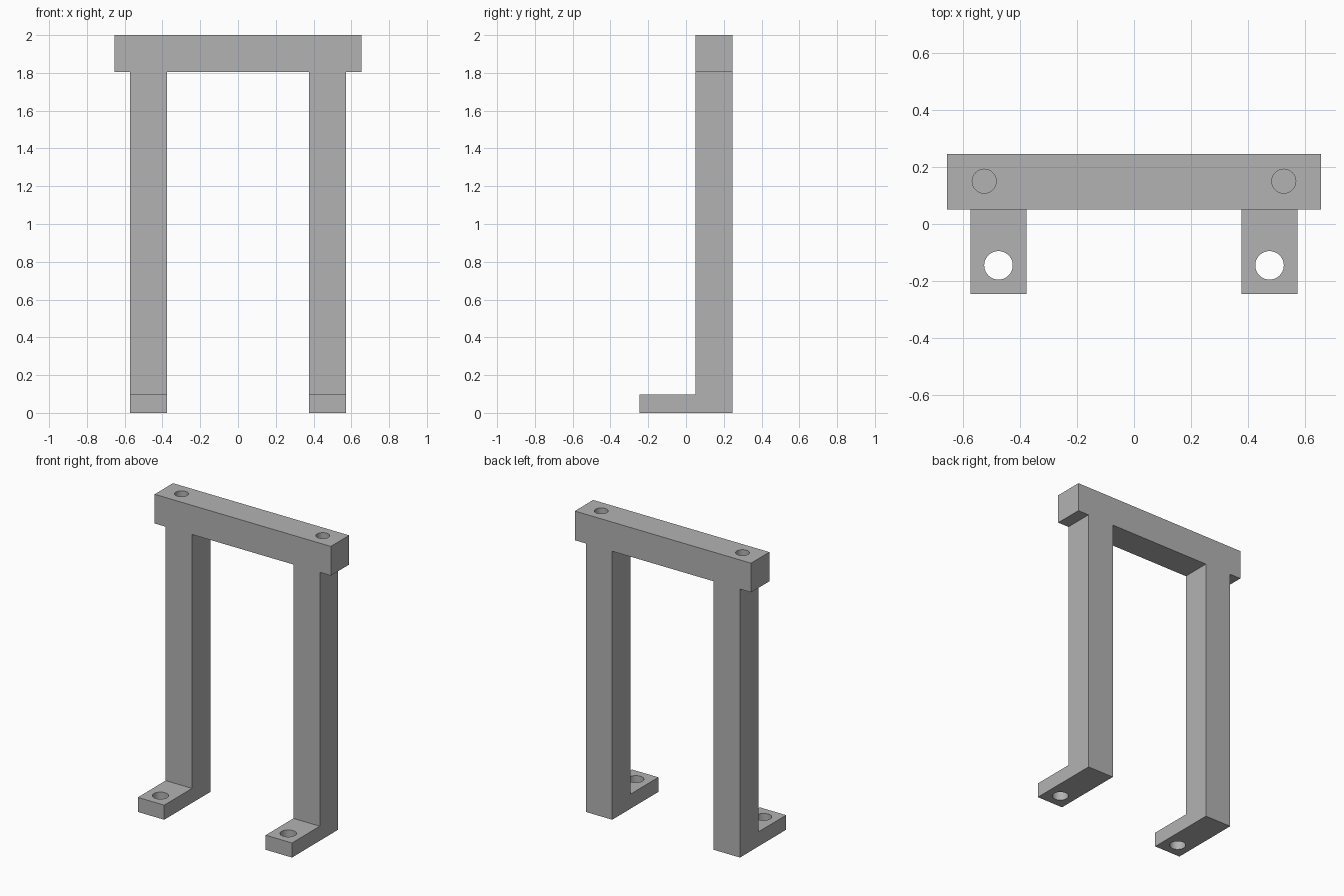
import bpy
import bmesh
from mathutils import Matrix, Vector

cube = bpy.data.objects.get("Cube")
if cube:
    bpy.data.objects.remove(cube, do_unlink=True)

BACK, POST_FRONT, FOOT_FRONT = 0.245, 0.05, -0.245
TOP, BEAM_BOTTOM, FOOT_TOP = 2.0, 1.804, 0.098
BEAM_HALF, LEG_IN, LEG_OUT = 0.655, 0.377, 0.573

grey = bpy.data.materials.new("plain grey")
grey.use_nodes = True
colour = (0.45, 0.45, 0.45, 1)
grey.diffuse_color = colour
grey.node_tree.nodes["Principled BSDF"].inputs["Base Color"].default_value = colour


def make_object(name, bm):
    bmesh.ops.recalc_face_normals(bm, faces=bm.faces)
    mesh = bpy.data.meshes.new(name)
    bm.to_mesh(mesh)
    bm.free()
    mesh.materials.append(grey)
    obj = bpy.data.objects.new(name, mesh)
    bpy.context.collection.objects.link(obj)
    return obj


def extrude_profile(name, points, direction):
    bm = bmesh.new()
    face = bm.faces.new([bm.verts.new(p) for p in points])
    result = bmesh.ops.extrude_face_region(bm, geom=[face], use_keep_orig=True)
    moved = [v for v in result["geom"] if isinstance(v, bmesh.types.BMVert)]
    bmesh.ops.translate(bm, verts=moved, vec=Vector(direction))
    return make_object(name, bm)


def hole_cutter(x, y, radius, low, high):
    bm = bmesh.new()
    bmesh.ops.create_cone(bm, cap_ends=True, segments=48, radius1=radius,
                          radius2=radius, depth=high - low,
                          matrix=Matrix.Translation((x, y, (low + high) / 2)))
    obj = make_object("hole_cutter", bm)
    obj.hide_render = True
    return obj


def combine(target, other, operation):
    mod = target.modifiers.new(operation.lower(), 'BOOLEAN')
    mod.operation = operation
    mod.solver = 'EXACT'
    mod.object = other
    bpy.context.view_layer.objects.active = target
    bpy.ops.object.modifier_apply(modifier=mod.name)
    bpy.data.objects.remove(other, do_unlink=True)


# Upright frame: crossbar and both posts as one front outline
half = [(LEG_IN, 0), (LEG_OUT, 0), (LEG_OUT, BEAM_BOTTOM),
        (BEAM_HALF, BEAM_BOTTOM), (BEAM_HALF, TOP)]
inner = (LEG_IN, BEAM_BOTTOM)
outline = [inner] + half + [(-x, z) for x, z in reversed(half)] + [(-inner[0], inner[1])]
frame = extrude_profile("bracket_frame", [(x, POST_FRONT, z) for x, z in outline],
                        (0, BACK - POST_FRONT, 0))

# Mounting feet, overlapping into the posts
for side in (-1, 1):
    x0, x1 = side * LEG_IN, side * LEG_OUT
    y1 = POST_FRONT + 0.1
    base = [(x0, FOOT_FRONT, 0), (x1, FOOT_FRONT, 0), (x1, y1, 0), (x0, y1, 0)]
    combine(frame, extrude_profile("foot", base, (0, 0, FOOT_TOP)), 'UNION')

# Through holes in the feet and blind holes in the crossbar
for side in (-1, 1):
    combine(frame, hole_cutter(side * 0.475, -0.145, 0.05, -0.1, 0.2), 'DIFFERENCE')
    combine(frame, hole_cutter(side * 0.525, 0.15, 0.042, 1.75, 2.1), 'DIFFERENCE')

# Smooth hole walls, crisp edges
bpy.ops.object.select_all(action='DESELECT')
frame.select_set(True)
bpy.context.view_layer.objects.active = frame
bpy.ops.object.shade_smooth_by_angle()
